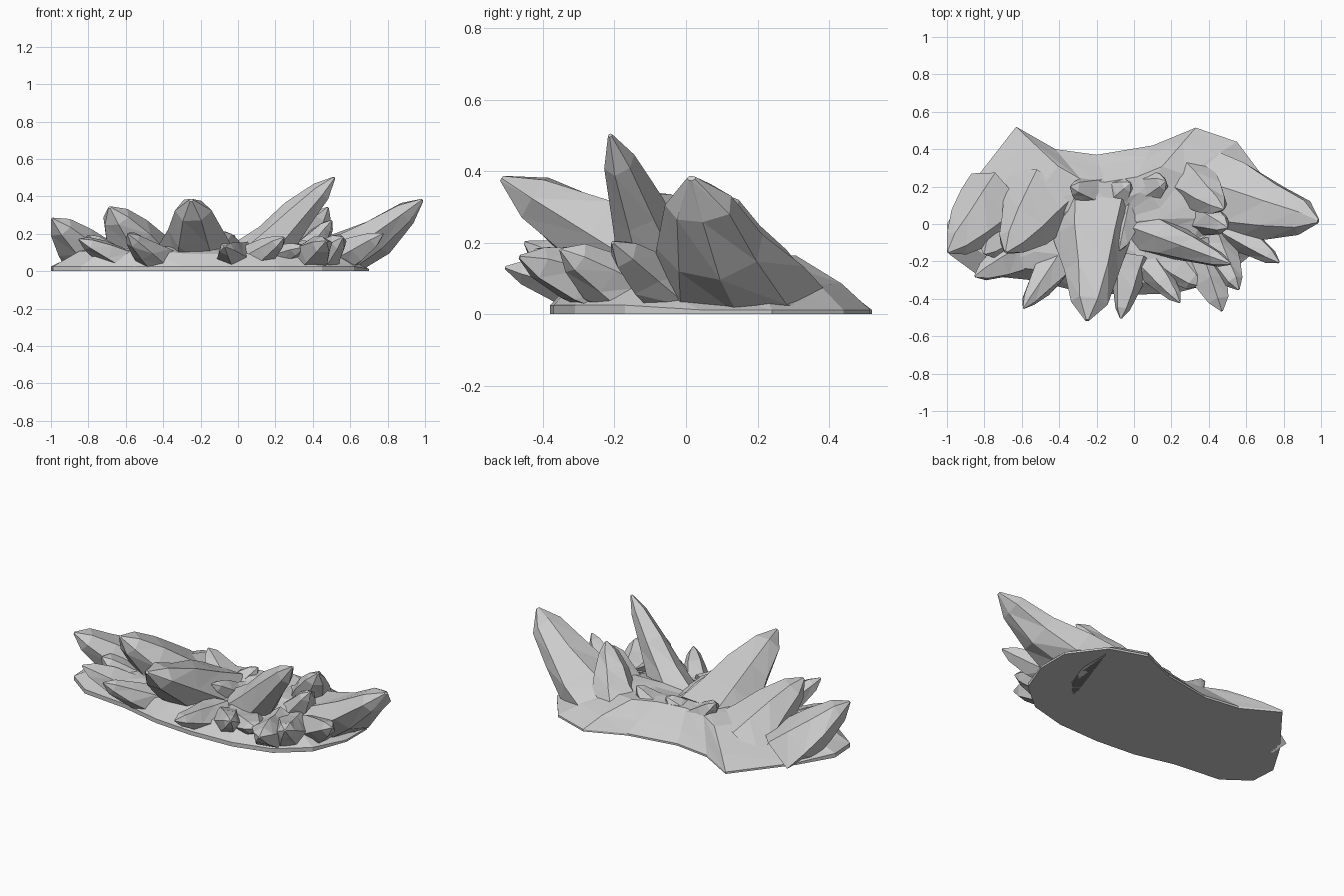
import bpy, bmesh, math, random
from mathutils import Vector

random.seed(4)


def finish(name, bm):
    bmesh.ops.remove_doubles(bm, verts=bm.verts, dist=0.0005)
    bmesh.ops.recalc_face_normals(bm, faces=bm.faces)
    me = bpy.data.meshes.new(name)
    bm.to_mesh(me)
    bm.free()
    ob = bpy.data.objects.new(name, me)
    bpy.context.collection.objects.link(ob)
    return ob


def skin(name, rings):
    """Close a stack of equal-length rings into a faceted solid."""
    bm = bmesh.new()
    vr = [[bm.verts.new(p) for p in r] for r in rings]
    n = len(vr[0])
    for a, b in zip(vr, vr[1:]):
        for i in range(n):
            j = (i + 1) % n
            bm.faces.new((a[i], a[j], b[j]))
            bm.faces.new((a[i], b[j], b[i]))
    bm.faces.new(vr[0][::-1])
    bm.faces.new(vr[-1])
    return finish(name, bm)


def crystal(name, base, tip, w, h, bend=0.0, sides=6, roll=0.0, flare=1.3):
    """Leaning shard with flared root: w = horizontal half-width, h = half-thickness."""
    base, tip = Vector(base), Vector(tip)
    d = (tip - base).normalized()
    side = d.cross(Vector((0, 0, 1))).normalized()
    up = side.cross(d)
    rings = []
    for t, s in ((0, flare), (0.25, 1.05), (0.55, 0.78), (0.84, 0.47), (1, 0.06)):
        c = base.lerp(tip, t) - up * bend * 4 * t * (1 - t)
        ring = []
        for i in range(sides):
            a = math.tau * i / sides + roll
            k = s * random.uniform(0.9, 1.1)
            p = c + side * w * k * math.cos(a) + up * h * k * math.sin(a)
            p.z = max(p.z, 0.0)
            p.x = max(p.x, -1.0)
            ring.append(p)
        rings.append(ring)
    return skin(name, rings)


# Rock bed: flat-bottomed mound, long ramp at the back, steep at the front
outline = [(-1, 0), (-0.88, 0.2), (-0.63, 0.52), (-0.42, 0.4), (-0.2, 0.37),
           (0.1, 0.42), (0.33, 0.515), (0.55, 0.44), (0.7, 0.24), (0.7, 0.04),
           (0.62, -0.17), (0.45, -0.31), (0.22, -0.37), (-0.05, -0.38),
           (-0.3, -0.36), (-0.55, -0.3), (-0.84, -0.27), (-0.99, -0.16)]
centre = Vector((-0.1, 0.02))
rings = []
for s, zb, zf in ((1, 0, 0), (1, 0.012, 0.025), (0.84, 0.075, 0.1),
                  (0.58, 0.155, 0.125), (0.3, 0.165, 0.125), (0.05, 0.13, 0.13)):
    ring = []
    for x, y in outline:
        p = centre.lerp(Vector((x, y)), s)
        z = zb if y > 0.02 else zf
        if 0.1 < s < 0.9:
            z += random.uniform(-0.012, 0.012)
        ring.append((p.x, p.y, z))
    rings.append(ring)
skin("rock_bed", rings)

# Large crystals
crystal("right_crystal", (0.42, 0.16, 0.0), (0.985, 0.015, 0.38), 0.2, 0.14, 0.03, 7, 0, 1.35)
crystal("tall_crystal", (0.08, -0.05, 0.04), (0.515, -0.212, 0.5), 0.1, 0.12, 0.0, 6, 0.5)
crystal("front_crystal", (-0.2, 0.06, 0.03), (-0.25, -0.515, 0.38), 0.2, 0.15, 0.0, 6)
crystal("left_mid_crystal", (-0.48, 0.14, 0.02), (-0.685, -0.15, 0.34), 0.19, 0.14, 0.0, 6)
crystal("left_crystal", (-0.72, 0.12, 0.0), (-0.995, -0.15, 0.28), 0.18, 0.13, 0.0, 6)
crystal("back_right_crystal", (0.3, 0.22, 0.05), (0.48, 0.08, 0.34), 0.12, 0.1, 0.0, 6)

# Small crystals: base, tip, half-width, half-thickness
small = [
    ((-0.55, -0.13, 0.02), (-0.85, -0.28, 0.17), 0.11, 0.08),
    ((-0.4, -0.18, 0.02), (-0.59, -0.45, 0.2), 0.09, 0.09),
    ((-0.01, -0.18, 0.06), (-0.07, -0.505, 0.13), 0.09, 0.08),
    ((0.06, -0.2, 0.04), (0.245, -0.42, 0.18), 0.08, 0.08),
    ((0.35, -0.12, 0.04), (0.47, -0.465, 0.16), 0.12, 0.1),
    ((0.42, -0.1, 0.03), (0.56, -0.35, 0.18), 0.1, 0.1),
    ((0.48, 0.0, 0.02), (0.775, -0.205, 0.2), 0.09, 0.09),
    ((0.34, 0.06, 0.06), (0.5, -0.02, 0.27), 0.1, 0.08),
    ((-0.2, 0.16, 0.08), (-0.34, 0.2, 0.23), 0.09, 0.07),
    ((-0.12, 0.14, 0.07), (-0.02, 0.22, 0.19), 0.09, 0.07),
    ((-0.03, 0.06, 0.07), (-0.08, -0.14, 0.21), 0.08, 0.07),
    ((0.06, 0.18, 0.08), (0.17, 0.23, 0.21), 0.1, 0.07),
    ((-0.68, -0.02, 0.03), (-0.8, -0.16, 0.19), 0.13, 0.09),
    ((0.12, -0.12, 0.04), (0.36, -0.33, 0.13), 0.13, 0.08),
]
for i, (b, t, w, h) in enumerate(small):
    crystal(f"small_crystal_{i + 1}", b, t, w, h, 0.0, 5 + i % 2, 0.4 * i)
